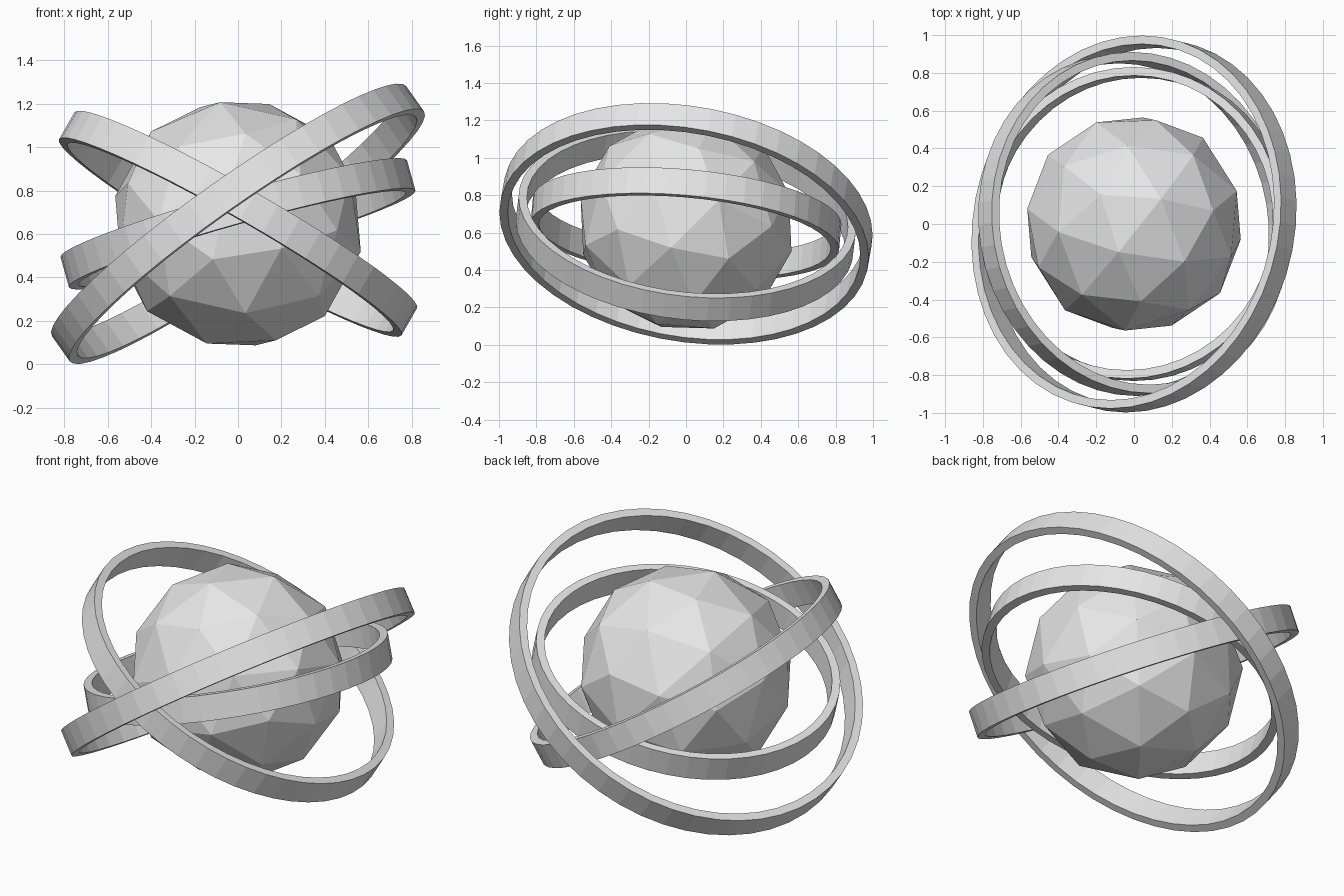
import bpy, bmesh
from math import radians, sin, cos
from mathutils import Matrix, Vector, Euler

cube = bpy.data.objects.get("Cube")
if cube:
    bpy.data.objects.remove(cube, do_unlink=True)

CENTRE = Vector((0, 0, 0.647))

# One plain grey for every part
grey = bpy.data.materials.new("light_grey")
grey.use_nodes = True
grey.diffuse_color = (0.8, 0.8, 0.8, 1)
grey.node_tree.nodes["Principled BSDF"].inputs["Base Color"].default_value = (0.8, 0.8, 0.8, 1)


def add_object(name, bm, rotation):
    bmesh.ops.recalc_face_normals(bm, faces=bm.faces)
    mesh = bpy.data.meshes.new(name)
    bm.to_mesh(mesh)
    bm.free()
    mesh.materials.append(grey)
    obj = bpy.data.objects.new(name, mesh)
    obj.matrix_world = Matrix.Translation(CENTRE) @ rotation.to_4x4()
    bpy.context.collection.objects.link(obj)


def direction(azimuth, elevation):
    a, e = radians(azimuth), radians(elevation)
    return Vector((cos(a) * cos(e), sin(a) * cos(e), sin(e)))


def ring(name, radius, tilt_x, tilt_y, half_height=0.072, thickness=0.045, sides=48):
    # Rectangular section spun around the ring's axis
    bm = bmesh.new()
    section = [bm.verts.new((r, 0, z)) for r, z in (
        (radius, -half_height), (radius, half_height),
        (radius - thickness, half_height), (radius - thickness, -half_height))]
    edges = [bm.edges.new((section[i - 1], section[i])) for i in range(4)]
    bmesh.ops.spin(bm, geom=section + edges, cent=(0, 0, 0), axis=(0, 0, 1),
                   angle=radians(360), steps=sides, use_merge=True)
    bmesh.ops.remove_doubles(bm, verts=bm.verts, dist=0.0005)
    add_object(name, bm, Euler((radians(tilt_x), radians(tilt_y), 0)).to_matrix())


# Faceted core, tipped so that one of its poles lies almost level
pole = direction(-38.7, -3)
side = direction(51.3, -1.3)
up = pole.cross(side).normalized()
side = up.cross(pole)
core = bmesh.new()
bmesh.ops.create_icosphere(core, subdivisions=2, radius=0.585)
add_object("core", core, Matrix((up, side, -pole)).transposed())

# Three nested tilted rings
ring("outer_ring", 0.998, -8.4, -35.2)
ring("middle_ring", 0.908, -6, 29.8)
ring("inner_ring", 0.828, -5, -15.6)
